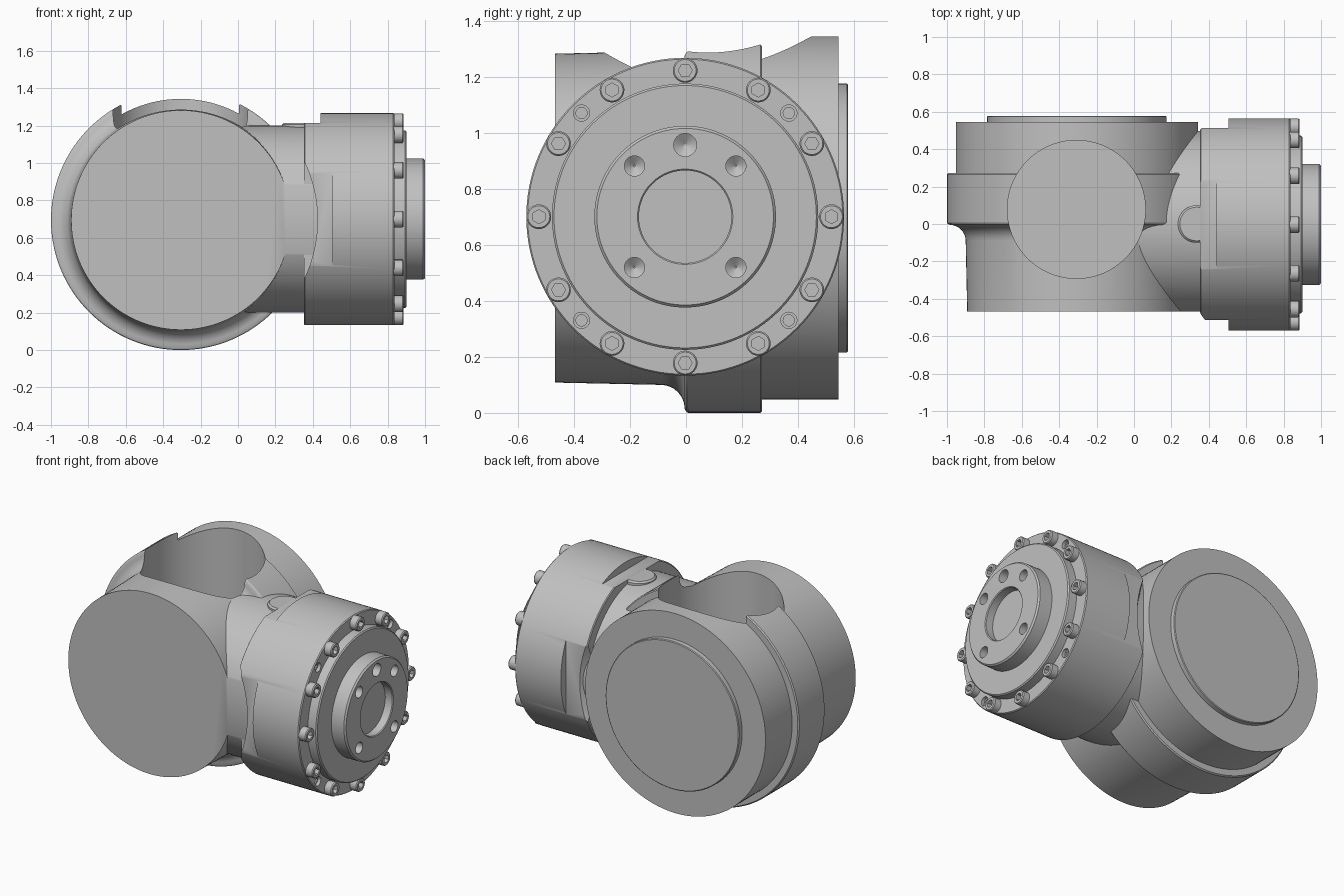
import bpy, bmesh, math
from math import sin, cos, pi
from mathutils import Vector

old = bpy.data.objects.get("Cube")
if old:
    bpy.data.objects.remove(old)

grey = bpy.data.materials.new("machined_grey")
grey.use_nodes = True
tone = (0.53, 0.53, 0.53, 1)
grey.diffuse_color = tone
grey.node_tree.nodes["Principled BSDF"].inputs["Base Color"].default_value = tone

BODY = Vector((-0.305, 0, 0.695))   # housing axis, along y
HEAD = Vector((0, -0.003, 0.70))    # drive axis, along x


def add_object(name, bm):
    bmesh.ops.recalc_face_normals(bm, faces=bm.faces)
    mesh = bpy.data.meshes.new(name)
    bm.to_mesh(mesh)
    bm.free()
    mesh.materials.append(grey)
    obj = bpy.data.objects.new(name, mesh)
    bpy.context.collection.objects.link(obj)
    return obj


def lathe(name, profile, axis, centre=(0, 0, 0), sides=128):
    """Turn (distance along axis, radius) pairs into a closed solid."""
    place = {"X": lambda a, b, t: (t, a, b),
             "Y": lambda a, b, t: (a, t, b),
             "Z": lambda a, b, t: (a, b, t)}[axis]
    bm = bmesh.new()
    rings = []
    for t, r in profile:
        rings.append([bm.verts.new(Vector(centre) + Vector(place(
            r * cos(2 * pi * i / sides), r * sin(2 * pi * i / sides), t)))
            for i in range(sides)])
    for low, high in zip(rings, rings[1:]):
        for i in range(sides):
            j = (i + 1) % sides
            bm.faces.new((low[i], low[j], high[j], high[i]))
    bm.faces.new(rings[0])
    bm.faces.new(rings[-1])
    return add_object(name, bm)


def box(name, low, high):
    bm = bmesh.new()
    bmesh.ops.create_cube(bm, size=1)
    low, high = Vector(low), Vector(high)
    for v in bm.verts:
        v.co = (low + high) / 2 + v.co * (high - low)
    return add_object(name, bm)


def activate(obj):
    bpy.ops.object.select_all(action="DESELECT")
    obj.select_set(True)
    bpy.context.view_layer.objects.active = obj


def combine(obj, tool, operation="DIFFERENCE"):
    activate(obj)
    mod = obj.modifiers.new("cut", "BOOLEAN")
    mod.operation = operation
    mod.solver = "EXACT"
    mod.object = tool
    bpy.ops.object.modifier_apply(modifier=mod.name)
    bpy.data.objects.remove(tool)


def smooth(obj):
    activate(obj)
    bpy.ops.object.shade_smooth_by_angle(angle=math.radians(28))


# Housing: front barrel, filleted collar, rear barrel and end cover
fillet = [(-0.09 + 0.085 * sin(a * pi / 16), 0.68 - 0.085 * cos(a * pi / 16))
          for a in range(9)]
housing = lathe("housing", [(-0.55, 0.585)] + fillet + [
    (0, 0.69), (0.008, 0.695), (0.265, 0.695), (0.272, 0.688), (0.272, 0.648),
    (0.545, 0.648), (0.545, 0.48), (0.574, 0.48), (0.578, 0.475)], "Y", BODY)

# Neck joining the housing to the drive head, with a rounded tab on top
neck = lathe("neck", [(-0.1, 0.5), (0.43, 0.5)], "X", HEAD)
combine(housing, neck, "UNION")
tab = lathe("tab", [(1.0, 0.1), (1.205, 0.1), (1.215, 0.09)], "Z", (0.335, 0, 0), 48)
combine(housing, tab, "UNION")

# Flat front face and vertical bore
combine(housing, box("front_trim", (-2, -2, -1), (2, -0.468, 3)))
bore = lathe("bore", [(0.7, 0.369), (2, 0.369)], "Z", (-0.308, 0.078, 0))
combine(housing, bore)
smooth(housing)

# Drive head: large drum with a raised cover ring
head = lathe("drive_head", [
    (0.352, 0.56), (0.357, 0.567), (0.83, 0.567), (0.836, 0.562),
    (0.836, 0.475), (0.893, 0.475), (0.9, 0.468)], "X", HEAD)
# Flats on the two sides and the top
for side in (-1, 1):
    a, b = sorted((side * 0.512, side * 0.8))
    combine(head, box("side_flat", (0.2, a, 0), (0.505, b, 1.5)))
combine(head, box("top_flat", (0.2, -0.5, 1.215), (0.44, 0.5, 1.5)))
# Clearance arcs around the housing
combine(head, lathe("front_clearance", [(-0.8, 0.73), (-0.466, 0.73)], "Y", BODY))
combine(head, lathe("rear_clearance", [(0.4, 0.62), (0.6, 0.78)], "Y", BODY))
# Small counterbored holes on the diagonals
for k in range(4):
    ang = pi / 4 + k * pi / 2
    spot = HEAD + Vector((0, cos(ang), sin(ang))) * 0.523
    combine(head, lathe("small_hole", [(0.78, 0.02), (0.815, 0.02),
                                       (0.815, 0.029), (0.87, 0.029)], "X", spot, 24))
smooth(head)

# Output hub with a shallow centre recess
hub = lathe("output_hub", [
    (0.88, 0.324), (0.99, 0.324), (1.0, 0.315), (1.0, 0.17),
    (0.995, 0.165), (0.945, 0.165)], "X", HEAD)
# Drilled holes with conical bottoms
for degrees in (45, 90, 135, 225, 315):
    ang = math.radians(degrees)
    r = 0.041 if degrees == 90 else 0.036
    spot = HEAD + Vector((0, cos(ang), sin(ang))) * 0.256
    combine(hub, lathe("hub_hole", [(0.92, 0.003), (0.945, r), (1.05, r)],
                       "X", spot, 32))
smooth(hub)

# Ring of twelve socket-head bolts sharing one mesh
bolt = lathe("bolt_1", [(0.82, 0.044), (0.88, 0.044), (0.886, 0.039)],
             "X", (0, 0, 0.522), 32)
combine(bolt, lathe("socket", [(0.856, 0.025), (0.95, 0.025)], "X", (0, 0, 0.522), 6))
smooth(bolt)
bolt.location = HEAD
for k in range(1, 12):
    copy = bpy.data.objects.new("bolt_%d" % (k + 1), bolt.data)
    copy.location = HEAD
    copy.rotation_euler.x = k * pi / 6
    bpy.context.collection.objects.link(copy)
